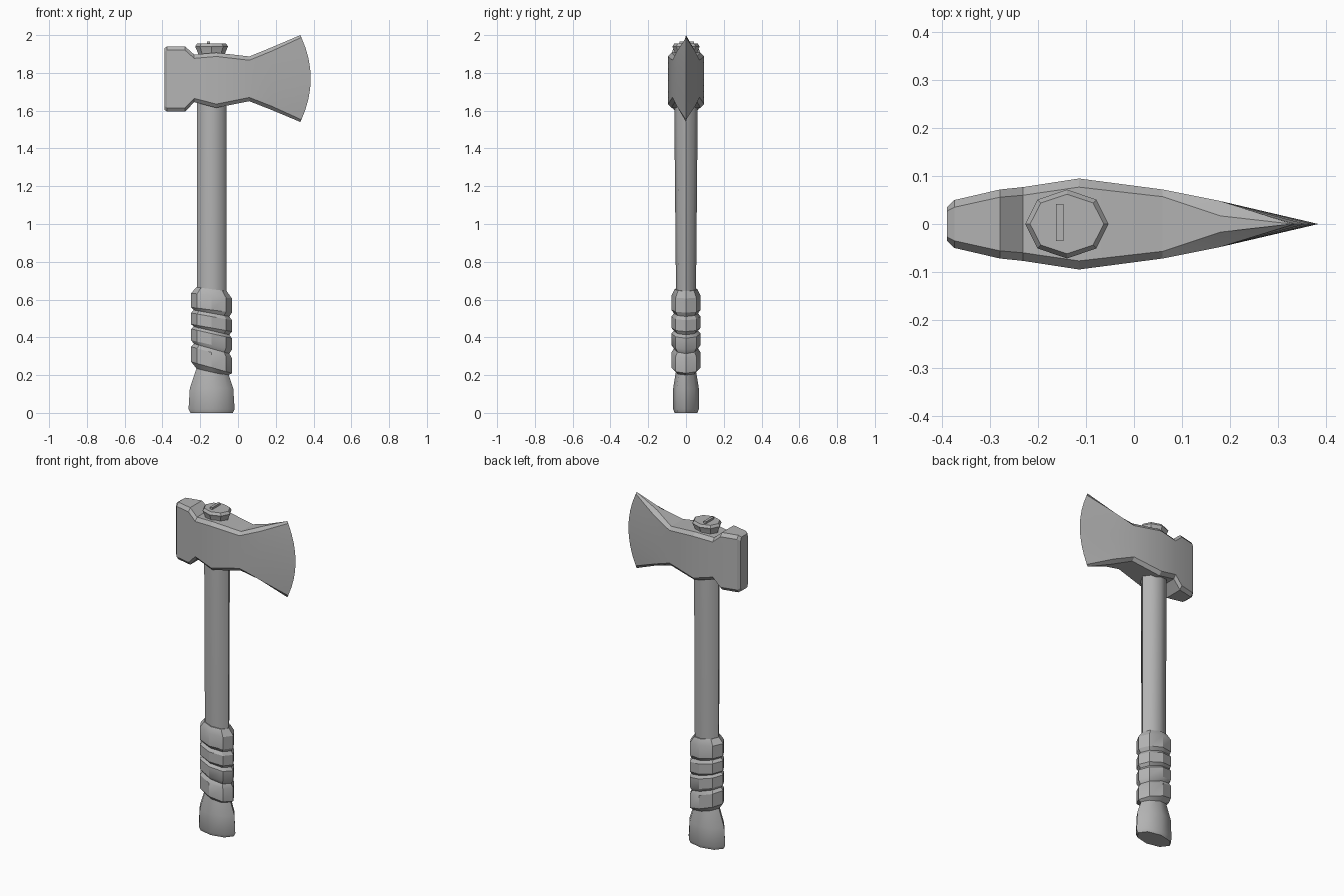
import bpy, bmesh, math

old = bpy.data.objects.get("Cube")
if old:
    bpy.data.objects.remove(old, do_unlink=True)

GREY = (0.45, 0.45, 0.45, 1)
grey = bpy.data.materials.new("plain_grey")
grey.use_nodes = True
grey.diffuse_color = GREY
grey.node_tree.nodes["Principled BSDF"].inputs["Base Color"].default_value = GREY

CX = -0.14  # handle axis


def loft(name, rings, angle, cap_start=True, cap_end=True):
    """Skin closed rings of equal point count into one smooth-shaded object."""
    bm = bmesh.new()
    loops = [[bm.verts.new(p) for p in ring] for ring in rings]
    n = len(loops[0])
    for a, b in zip(loops, loops[1:]):
        for i in range(n):
            j = (i + 1) % n
            bm.faces.new((a[i], a[j], b[j], b[i]))
    if cap_start:
        bm.faces.new(loops[0][::-1])
    if cap_end:
        bm.faces.new(loops[-1])
    bmesh.ops.remove_doubles(bm, verts=bm.verts, dist=0.0005)
    bmesh.ops.recalc_face_normals(bm, faces=bm.faces)
    mesh = bpy.data.meshes.new(name)
    bm.to_mesh(mesh)
    bm.free()
    mesh.materials.append(grey)
    obj = bpy.data.objects.new(name, mesh)
    bpy.context.collection.objects.link(obj)
    bpy.ops.object.select_all(action="DESELECT")
    obj.select_set(True)
    bpy.context.view_layer.objects.active = obj
    bpy.ops.object.shade_smooth_by_angle(angle=math.radians(angle))
    return obj


def oval(z, rx, ry, tilt=0.0, sides=8):
    """Octagonal ring around the handle axis, sloping down towards +x."""
    ring = []
    for i in range(sides):
        a = math.tau * i / sides
        dx = rx * math.cos(a)
        ring.append((CX + dx, ry * math.sin(a), z - tilt * dx))
    return ring


# Handle shaft and flared pommel
loft("shaft", [oval(0.2, 0.08, 0.052), oval(0.65, 0.078, 0.053),
               oval(1.7, 0.078, 0.063), oval(1.9, 0.07, 0.058)], 50)
loft("pommel", [oval(0, 0.112, 0.06), oval(0.02, 0.122, 0.068),
                oval(0.13, 0.115, 0.068), oval(0.24, 0.078, 0.05)], 50)

# Ribbed grip, each rib a slanted band with a groove below it
ribs = [(0.24, 0.32), (0.36, 0.42), (0.45, 0.51), (0.545, 0.62)]
grip = [oval(0.215, 0.08, 0.053, 0.25)]
for k, (low, high) in enumerate(ribs):
    tilt = 0.28 - 0.05 * k
    grip += [oval(low, 0.108, 0.077, tilt), oval(high, 0.108, 0.077, tilt)]
    if k < len(ribs) - 1:
        mid = (high + ribs[k + 1][0]) / 2
        grip.append(oval(mid, 0.094, 0.064, tilt))
grip.append(oval(0.655, 0.08, 0.06, 0.13))
loft("grip", grip, 32)

# Handle end above the head, with its wedge
loft("handle_end", [oval(1.86, 0.07, 0.055), oval(1.905, 0.072, 0.058),
                    oval(1.94, 0.087, 0.072), oval(1.955, 0.077, 0.062)], 30)


def box_ring(z):
    return [(-0.163, -0.035, z), (-0.147, -0.035, z),
            (-0.147, 0.042, z), (-0.163, 0.042, z)]


loft("wedge", [box_ring(1.94), box_ring(1.967)], 30)

# Axe head: columns of x, inner half width, outer half width, bottom, top
columns = [
    (-0.39, 0.027, 0.035, 1.605, 1.93),
    (-0.375, 0.035, 0.05, 1.595, 1.94),
    (-0.28, 0.056, 0.072, 1.595, 1.94),
    (-0.232, 0.06, 0.077, 1.645, 1.897),
    (-0.115, 0.077, 0.095, 1.615, 1.907),
    (0.06, 0.057, 0.072, 1.65, 1.887),
    (0.18, 0.017, 0.048, 1.603, 1.936),
    (0.33, 0, 0, 1.54, 2.0),
]
ROWS = 8


def head_ring(x, inner, outer, bottom, top):
    edge = outer == 0
    chamfer = 0.012 if edge else 0.02
    side = [(inner, bottom)]
    for i in range(ROWS + 1):
        z = bottom + chamfer + (top - bottom - 2 * chamfer) * i / ROWS
        side.append((outer, z))
    side.append((inner, top))
    centre, half = (bottom + top) / 2, (top - bottom) / 2
    # The cutting edge bulges forward in an arc
    bulge = [0.055 * (1 - ((z - centre) / half) ** 2) if edge else 0 for _, z in side]
    right = [(x + b, y, z) for (y, z), b in zip(side, bulge)]
    left = [(px, -y, z) for px, y, z in reversed(right)]
    return right + left


loft("axe_head", [head_ring(*c) for c in columns], 18, cap_end=False)
